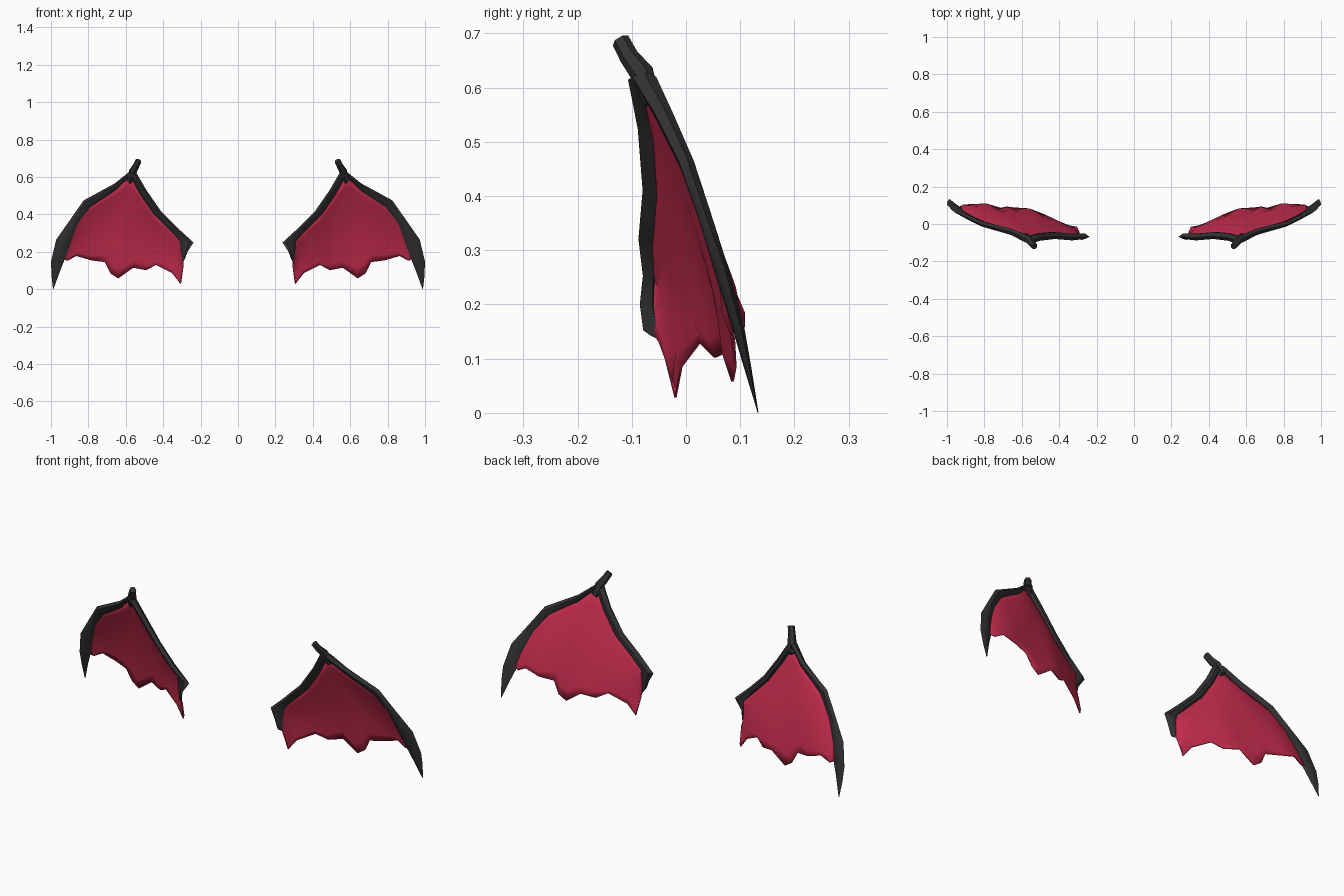
import bpy, bmesh, math
from mathutils import Vector

if "Cube" in bpy.data.objects:
    bpy.data.objects.remove(bpy.data.objects["Cube"])


def material(name, rgb):
    m = bpy.data.materials.new(name)
    m.diffuse_color = (*rgb, 1)
    m.use_nodes = True
    m.node_tree.nodes["Principled BSDF"].inputs["Base Color"].default_value = m.diffuse_color
    return m


DARK = material("charcoal bone", (0.032, 0.032, 0.032))
RED = material("crimson membrane", (0.55, 0.025, 0.075))

# Bone stations: outer edge xyz, inner edge xyz, half thickness
STATIONS = [
    ((.285, -.080, .160), (.297, -.050, .135), .008),
    ((.270, -.078, .200), (.305, -.062, .200), .012),
    ((.238, -.068, .250), (.312, -.060, .260), .014),
    ((.320, -.074, .325), (.360, -.060, .310), .018),
    ((.410, -.066, .415), (.450, -.053, .400), .018),
    ((.490, -.072, .530), (.525, -.062, .510), .020),
    ((.545, -.088, .625), (.570, -.078, .590), .022),
    ((.575, -.080, .633), (.592, -.070, .590), .022),
    ((.660, -.042, .565), (.655, -.040, .528), .017),
    ((.825, .000, .475), (.790, .002, .440), .014),
    ((.895, .033, .375), (.858, .034, .350), .013),
    ((.972, .072, .265), (.895, .060, .250), .012),
    ((.999, .103, .150), (.922, .086, .170), .010),
    ((.998, .118, .080), (.952, .106, .095), .006),
    ((.989, .133, .000), (.985, .132, .004), .001),
]
# Ragged lower hem of the membrane, one point below each of the first 13 stations
HEM = [
    (.293, -.045, .125), (.306, -.020, .028), (.350, -.008, .085),
    (.437, .025, .130), (.490, .055, .102), (.560, .080, .115),
    (.640, .087, .058), (.682, .090, .085), (.712, .085, .145),
    (.785, .105, .155), (.865, .106, .178), (.912, .100, .152),
    (.930, .092, .160),
]


def make(name, verts, faces, mat, side):
    bm = bmesh.new()
    vs = [bm.verts.new((v[0] * side, v[1], v[2])) for v in verts]
    for f in faces:
        bm.faces.new([vs[i] for i in f])
    bmesh.ops.recalc_face_normals(bm, faces=bm.faces)
    me = bpy.data.meshes.new(name)
    bm.to_mesh(me)
    bm.free()
    me.materials.append(mat)
    ob = bpy.data.objects.new(name, me)
    bpy.context.collection.objects.link(ob)
    bpy.ops.object.select_all(action='DESELECT')
    ob.select_set(True)
    bpy.context.view_layer.objects.active = ob
    bpy.ops.object.shade_smooth_by_angle(angle=math.radians(40))
    return ob


def loft(rings):
    n = len(rings[0])
    faces = [tuple(range(n)), tuple((len(rings) - 1) * n + k for k in range(n))]
    for i in range(len(rings) - 1):
        for k in range(n):
            a, b = i * n + k, i * n + (k + 1) % n
            faces.append((a, b, b + n, a + n))
    return [v for r in rings for v in r], faces


def bone(side, label):
    rings = []
    for o, i, t in STATIONS:
        o, i = Vector(o), Vector(i)
        d = Vector((0, t, 0))
        a, b = o.lerp(i, .3), o.lerp(i, .7)
        rings.append([o, a - d, b - d * .8, i, b + d * .8, a + d])
    make(label + "_wing_bone", *loft(rings), DARK, side)


def thumb_claw(side, label):
    path = [((.580, -.062, .575), .016), ((.564, -.080, .625), .022),
            ((.546, -.105, .657), .018), ((.531, -.121, .687), .017)]
    axis = (Vector(path[-1][0]) - Vector(path[1][0])).normalized()
    u = axis.cross(Vector((1, 0, 0))).normalized()
    w = axis.cross(u)
    rings = []
    for p, r in path:
        rings.append([Vector(p) + r * (u * math.cos(k * math.pi / 3) + w * math.sin(k * math.pi / 3))
                      for k in range(6)])
    make(label + "_thumb_claw", *loft(rings), DARK, side)


def membrane(side, label):
    rows = 10
    verts, faces = [], []
    for c, h in enumerate(HEM):
        o, i, _ = STATIONS[c]
        top, low = Vector(i).lerp(Vector(o), .2), Vector(h)
        length = (top - low).length
        for r in range(rows + 1):
            t = r / rows
            p = top.lerp(low, t)
            # gentle backward billow, plus alternating pleats near the hem
            p.y += .035 * length * math.sin(math.pi * t)
            p.y += (.009 if c % 2 else -.009) * math.exp(-((t - .88) / .08) ** 2) * min(1, length * 4)
            verts.append(p)
    n = rows + 1
    for c in range(len(HEM) - 1):
        for r in range(rows):
            a = c * n + r
            faces.append((a, a + 1, a + n + 1, a + n))
    ob = make(label + "_wing_membrane", verts, faces, RED, side)
    mod = ob.modifiers.new("thickness", 'SOLIDIFY')
    mod.thickness = .005
    mod.offset = 0


for side, label in ((1, "right"), (-1, "left")):
    bone(side, label)
    thumb_claw(side, label)
    membrane(side, label)
